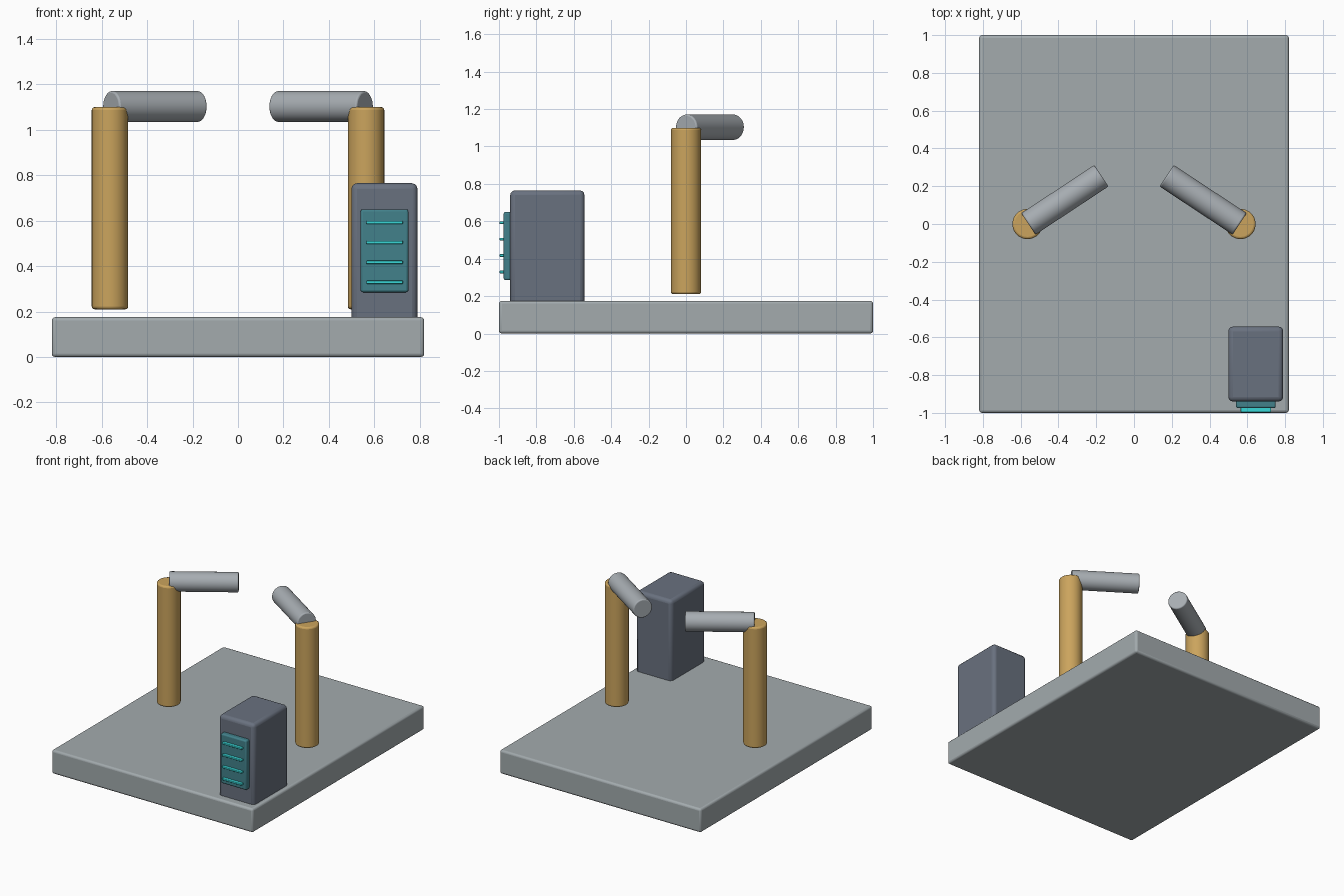
import bpy, math

if "Cube" in bpy.data.objects:
    bpy.data.objects.remove(bpy.data.objects["Cube"])


def material(name, rgb):
    # sRGB 0-255 to linear
    m = bpy.data.materials.new(name)
    lin = [((c / 255 + 0.055) / 1.055) ** 2.4 for c in rgb]
    m.diffuse_color = (*lin, 1)
    m.use_nodes = True
    m.node_tree.nodes["Principled BSDF"].inputs["Base Color"].default_value = m.diffuse_color
    return m


STONE = material("pale_grey", (163, 171, 174))
METAL = material("silver_grey", (167, 173, 178))
WOOD = material("golden_tan", (203, 164, 93))
CASE = material("slate_blue", (105, 113, 127))
PANEL = material("dark_teal", (66, 129, 139))
GLOW = material("bright_cyan", (56, 215, 215))


def finish(ob, name, mat, bevel):
    ob.name = name
    ob.data.materials.append(mat)
    bpy.ops.object.transform_apply(location=False, rotation=False, scale=True)
    mod = ob.modifiers.new("rounded_edges", 'BEVEL')
    mod.width = bevel
    mod.segments = 3
    mod.limit_method = 'ANGLE'
    mod.angle_limit = math.radians(40)
    bpy.ops.object.shade_smooth_by_angle(angle=math.radians(40))
    return ob


def box(name, lo, hi, mat, bevel):
    centre = [(a + b) / 2 for a, b in zip(lo, hi)]
    bpy.ops.mesh.primitive_cube_add(size=1, location=centre)
    ob = bpy.context.object
    ob.scale = [b - a for a, b in zip(lo, hi)]
    return finish(ob, name, mat, bevel)


def cylinder(name, centre, radius, length, mat, bevel, rotation=(0, 0, 0)):
    bpy.ops.mesh.primitive_cylinder_add(vertices=40, radius=radius, depth=length,
                                        location=centre, rotation=rotation)
    return finish(bpy.context.object, name, mat, bevel)


# Floor slab
box("base_slab", (-0.82, -1, 0), (0.82, 1, 0.175), STONE, 0.015)

# Posts with horizontal arms that turn inward and backward
for side, label in ((-1, "left"), (1, "right")):
    cylinder(label + "_post", (side * 0.564, 0, 0.655), 0.08, 0.89, WOOD, 0.012)
    yaw = math.radians(33.4)
    if side > 0:
        yaw = math.pi - yaw
    cylinder(label + "_arm", (side * 0.366, 0.128, 1.103), 0.068, 0.463, METAL, 0.008,
             (0, math.pi / 2, yaw))

# Control cabinet with its panel and light bars
box("cabinet", (0.499, -0.94, 0.14), (0.79, -0.543, 0.765), CASE, 0.025)
box("control_panel", (0.54, -0.975, 0.285), (0.75, -0.93, 0.65), PANEL, 0.01)
for i in range(4):
    z = 0.329 + i * 0.0878
    box("light_bar_%d" % (i + 1), (0.565, -0.997, z - 0.007), (0.726, -0.97, z + 0.007),
        GLOW, 0.004)
